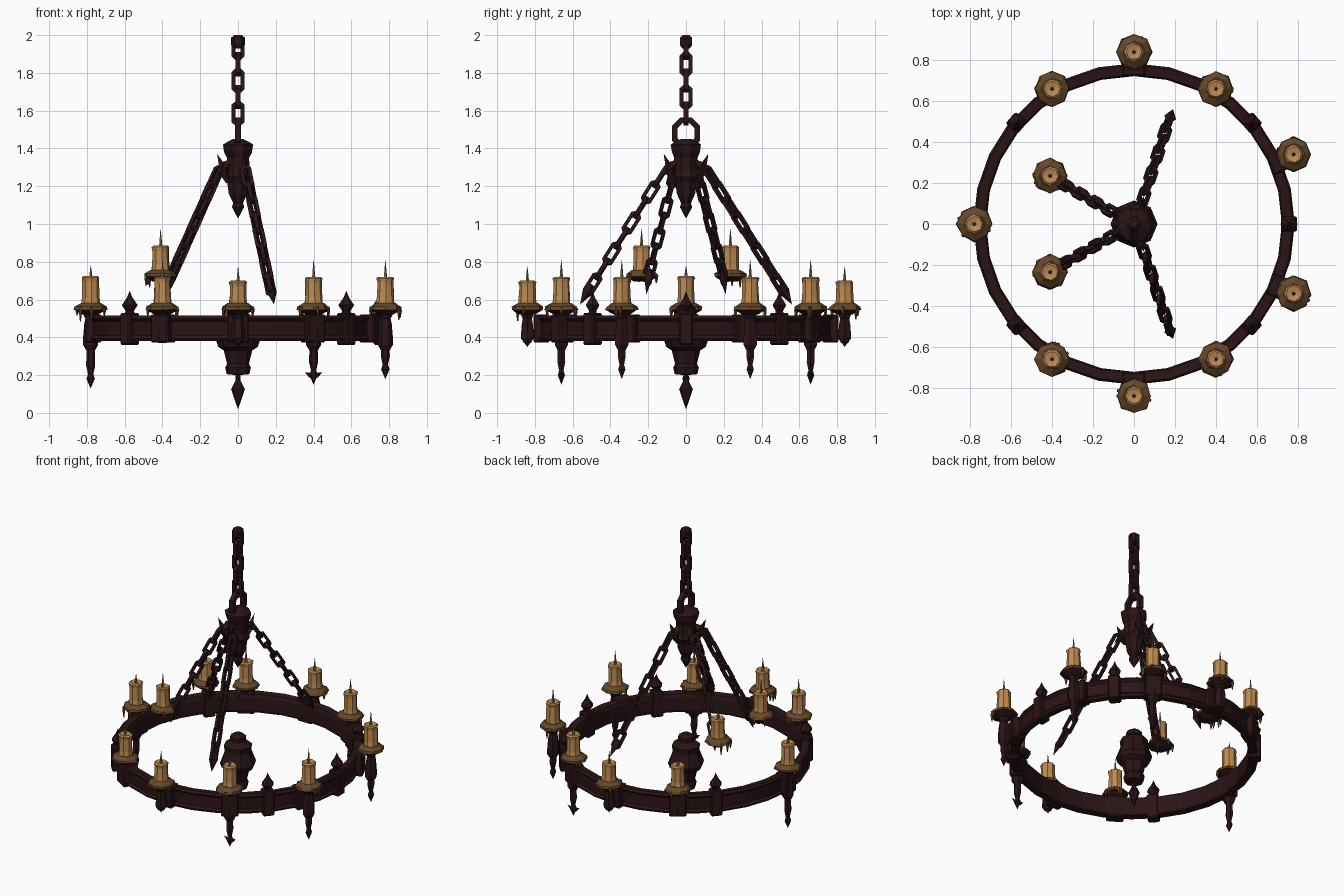
import bpy, bmesh, math, random
from mathutils import Vector, Matrix

random.seed(4)
if "Cube" in bpy.data.objects:
    bpy.data.objects.remove(bpy.data.objects["Cube"])


def material(name, rgb, rough=0.8):
    m = bpy.data.materials.new(name)
    m.use_nodes = True
    m.diffuse_color = (*rgb, 1)
    b = m.node_tree.nodes["Principled BSDF"]
    b.inputs["Base Color"].default_value = (*rgb, 1)
    b.inputs["Roughness"].default_value = rough
    return m


IRON = material("dark iron", (0.024, 0.007, 0.008))
WAX = material("candle wax", (0.52, 0.26, 0.085))
DRIP = material("stained wax", (0.13, 0.065, 0.022))
WICK = material("wick", (0.22, 0.17, 0.09))


def finish(bm, name, mats, matrix=Matrix()):
    bmesh.ops.remove_doubles(bm, verts=bm.verts, dist=0.0002)
    bmesh.ops.recalc_face_normals(bm, faces=bm.faces)
    me = bpy.data.meshes.new(name)
    bm.to_mesh(me)
    bm.free()
    for m in mats:
        me.materials.append(m)
    ob = bpy.data.objects.new(name, me)
    ob.matrix_world = matrix
    bpy.context.collection.objects.link(ob)
    return ob


def skin(bm, rings, closed=False):
    """Join successive rings of points with quads."""
    rows = [[bm.verts.new(p) for p in ring] for ring in rings]
    n = len(rows[0])
    pairs = list(zip(rows, rows[1:])) + ([(rows[-1], rows[0])] if closed else [])
    for a, b in pairs:
        for i in range(n):
            j = (i + 1) % n
            bm.faces.new((a[i], a[j], b[j], b[i]))
    if not closed:
        bm.faces.new(rows[0])
        bm.faces.new(rows[-1])


def lathe(name, profile, sides, loc, mat, jitter=0, turn=0.0):
    """Turned part from (radius, height) pairs."""
    bm = bmesh.new()
    rings = []
    for r, z in profile:
        ring = []
        for i in range(sides):
            a = 2 * math.pi * i / sides + turn
            q = max(r, 0.0006) * (1 + random.uniform(-jitter, jitter))
            ring.append((q * math.cos(a), q * math.sin(a), z))
        rings.append(ring)
    skin(bm, rings)
    return finish(bm, name, [mat], Matrix.Translation(loc))


def box(name, size, loc, angle):
    bm = bmesh.new()
    bmesh.ops.create_cube(bm, size=1, matrix=Matrix.Diagonal((*size, 1)))
    bmesh.ops.bevel(bm, geom=bm.edges[:], offset=0.008, segments=1, affect='EDGES')
    return finish(bm, name, [IRON], Matrix.Translation(loc) @ Matrix.Rotation(angle, 4, 'Z'))


def link(name, loc, direction, roll, length=0.13, width=0.068, t=0.011):
    """Oblong chain link with chamfered corners and a square section."""
    L, W = length / 2 - t, width / 2 - t
    c = W * 0.6
    path = [(W, -L + c), (W, L - c), (W - c, L), (c - W, L),
            (-W, L - c), (-W, c - L), (c - W, -L), (W - c, -L)]
    bm = bmesh.new()
    rings = []
    for x, z in path:
        p = Vector((x, 0, z))
        out = Vector((x / W, 0, z / L)).normalized()
        side = Vector((0, 1, 0))
        rings.append([p + t * (out * u + side * v) for u, v in ((1, 1), (-1, 1), (-1, -1), (1, -1))])
    skin(bm, rings, closed=True)
    rot = Vector(direction).to_track_quat('Z', 'Y').to_matrix().to_4x4()
    finish(bm, name, [IRON], Matrix.Translation(loc) @ rot @ Matrix.Rotation(roll, 4, 'Z'))


def spike(name, base, tip, r):
    """Diamond-shaped point running from base to tip."""
    d = Vector(tip) - Vector(base)
    ob = lathe(name, [(r * 0.45, 0), (r, d.length * 0.35), (0, d.length)], 4, (0, 0, 0), IRON)
    rot = d.to_track_quat('Z', 'Y').to_matrix().to_4x4()
    ob.matrix_world = Matrix.Translation(base) @ rot


def candle(x, y, z, height, wick):
    """Drip dish, wax body and wick; z is the top of the dish."""
    lathe("candle_dish", [(0.04, z - 0.05), (0.065, z - 0.035), (0.085, z - 0.022)],
          8, (x, y, 0), IRON, 0.05)
    lathe("wax_pool", [(0.086, z - 0.024), (0.082, z - 0.008), (0.052, z + 0.012)],
          8, (x, y, 0), DRIP, 0.07)
    top = z + height
    lathe("candle_body", [(0.05, z), (0.045, z + 0.04), (0.043, top - 0.03),
                          (0.047, top - 0.008), (0.038, top), (0.012, top - 0.006)],
          8, (x, y, 0), WAX, 0.06, random.random())
    lathe("wick", [(0.010, top - 0.01), (0.006, top + wick * 0.4), (0, top + wick)],
          5, (x, y, 0), WICK)
    for k in range(4):
        a = random.uniform(0, 6.28)
        px, py = x + 0.078 * math.cos(a), y + 0.078 * math.sin(a)
        lathe("wax_drip", [(0.003, z - random.uniform(0.05, 0.085)), (0.01, z - 0.03),
                           (0.007, z - 0.008)], 5, (px, py, 0), DRIP)


# Main hoop
bm = bmesh.new()
section = [(0.73, 0.385), (0.775, 0.38), (0.785, 0.395), (0.772, 0.41), (0.772, 0.485),
           (0.785, 0.5), (0.775, 0.515), (0.73, 0.51), (0.722, 0.49), (0.722, 0.40)]
rings = []
for i in range(28):
    a = 2 * math.pi * i / 28
    rings.append([(r * math.cos(a), r * math.sin(a), z) for r, z in section])
skin(bm, rings, closed=True)
finish(bm, "hoop", [IRON])

# Clamps with finials between the candles
for x, y in ((0.58, 0.5), (-0.58, 0.5), (0.58, -0.5), (-0.58, -0.5), (0.775, 0)):
    a = math.atan2(y, x)
    px, py = 0.757 * math.cos(a), 0.757 * math.sin(a)
    box("hoop_clamp", (0.078, 0.075, 0.17), (px, py, 0.445), a)
    lathe("finial", [(0.028, 0.52), (0.022, 0.54), (0.042, 0.57), (0.015, 0.61), (0, 0.645)],
          6, (px, py, 0), IRON)

# Hoop candles: position, candle height, wick, lowest point of the pendant
holders = [(-0.78, 0, 0.155, 0.055, 0.13)]
for s in (1, -1):
    holders += [(0, 0.84 * s, 0.13, 0.075, 0.35), (0.4, 0.66 * s, 0.15, 0.09, 0.15),
                (-0.4, 0.66 * s, 0.15, 0.09, 0.37), (0.78, 0.34 * s, 0.15, 0.09, 0.18)]
for x, y, h, wick, low in holders:
    a = math.atan2(y, x)
    candle(x, y, 0.57, h, wick)
    px, py = 0.765 * math.cos(a), 0.765 * math.sin(a)
    box("bracket", (0.085, 0.11, 0.15), (px, py, 0.447), a)
    lathe("candle_stem", [(0.022, 0.37), (0.04, 0.40), (0.034, 0.47), (0.028, 0.5), (0.045, 0.53)],
          6, (x, y, 0), IRON)
    if low < 0.3:
        lathe("pendant", [(0, low), (0.022, low + 0.05), (0.014, low + 0.075),
                          (0.024, low + 0.12), (0.022, 0.33), (0.04, 0.36), (0.04, 0.4)],
              6, (x, y, 0), IRON)
    if low == 0.15:
        for d in (1, -1):
            spike("pendant_barb", (x, y, 0.19), (x + 0.045 * d, y, 0.215), 0.014)
    elif low > 0.3:
        spike("short_pendant", (x, y, 0.42), (x, y, low), 0.035)

# Central hanging boss
lathe("centre_boss", [(0, 0.02), (0.036, 0.125), (0.012, 0.175), (0.012, 0.2), (0.06, 0.205),
                      (0.068, 0.24), (0.058, 0.26), (0.075, 0.33), (0.105, 0.35), (0.115, 0.38),
                      (0.1, 0.42), (0.085, 0.46), (0.09, 0.5), (0.05, 0.53), (0.05, 0.56), (0.02, 0.58)],
      8, (0, 0, 0), IRON)

# Upper hub
lathe("hub", [(0, 1.03), (0.035, 1.09), (0.028, 1.11), (0.052, 1.16), (0.06, 1.22), (0.075, 1.25),
              (0.065, 1.28), (0.065, 1.35), (0.08, 1.38), (0.085, 1.42), (0.07, 1.43), (0.03, 1.45)],
      8, (0, 0, 0), IRON, 0.04, math.pi / 8)

# Vertical chain
link("hub_shackle", (0, 0, 1.48), (0, 0, 1), math.pi / 2, 0.17, 0.15, 0.016)
for i in range(5):
    link("top_chain_link", (0, 0, 1.585 + 0.087 * i), (0, 0, 1), (i % 2) * math.pi / 2, 0.13, 0.076, 0.013)
lathe("ceiling_eye", [(0.025, 1.93), (0.038, 1.95), (0.038, 1.985), (0.02, 2.0)], 6, (0, 0, 0), IRON)


# Slanting chains with hub hooks
def slanted_chain(start, end, count):
    a, b = Vector(start), Vector(end)
    d = b - a
    for i in range(count):
        p = a + d * ((i + 0.5) / count)
        link("slant_chain_link", p, d, (i % 2) * math.pi / 2 + 0.4, d.length / count * 1.38, 0.064, 0.0105)
    out = Vector((a.x, a.y, 0)).normalized()
    spike("hub_hook", out * 0.06 + Vector((0, 0, 1.22)), out * 0.125 + Vector((0, 0, 1.37)), 0.028)
    spike("hub_lug", out * 0.05 + Vector((0, 0, 1.33)), a + d * 0.06, 0.03)


for s in (1, -1):
    slanted_chain((0.04, 0.11 * s, 1.29), (0.175, 0.52 * s, 0.64), 8)
    spike("chain_tip", (0.17, 0.5 * s, 0.68), (0.19, 0.56 * s, 0.575), 0.03)
    slanted_chain((-0.10, 0.055 * s, 1.29), (-0.355, 0.2 * s, 0.72), 7)
    spike("chain_tip", (-0.34, 0.19 * s, 0.76), (-0.37, 0.21 * s, 0.63), 0.028)
    candle(-0.41, 0.235 * s, 0.745, 0.14, 0.09)
    spike("candle_hook", (-0.35, 0.2 * s, 0.73), (-0.43, 0.245 * s, 0.70), 0.03)
